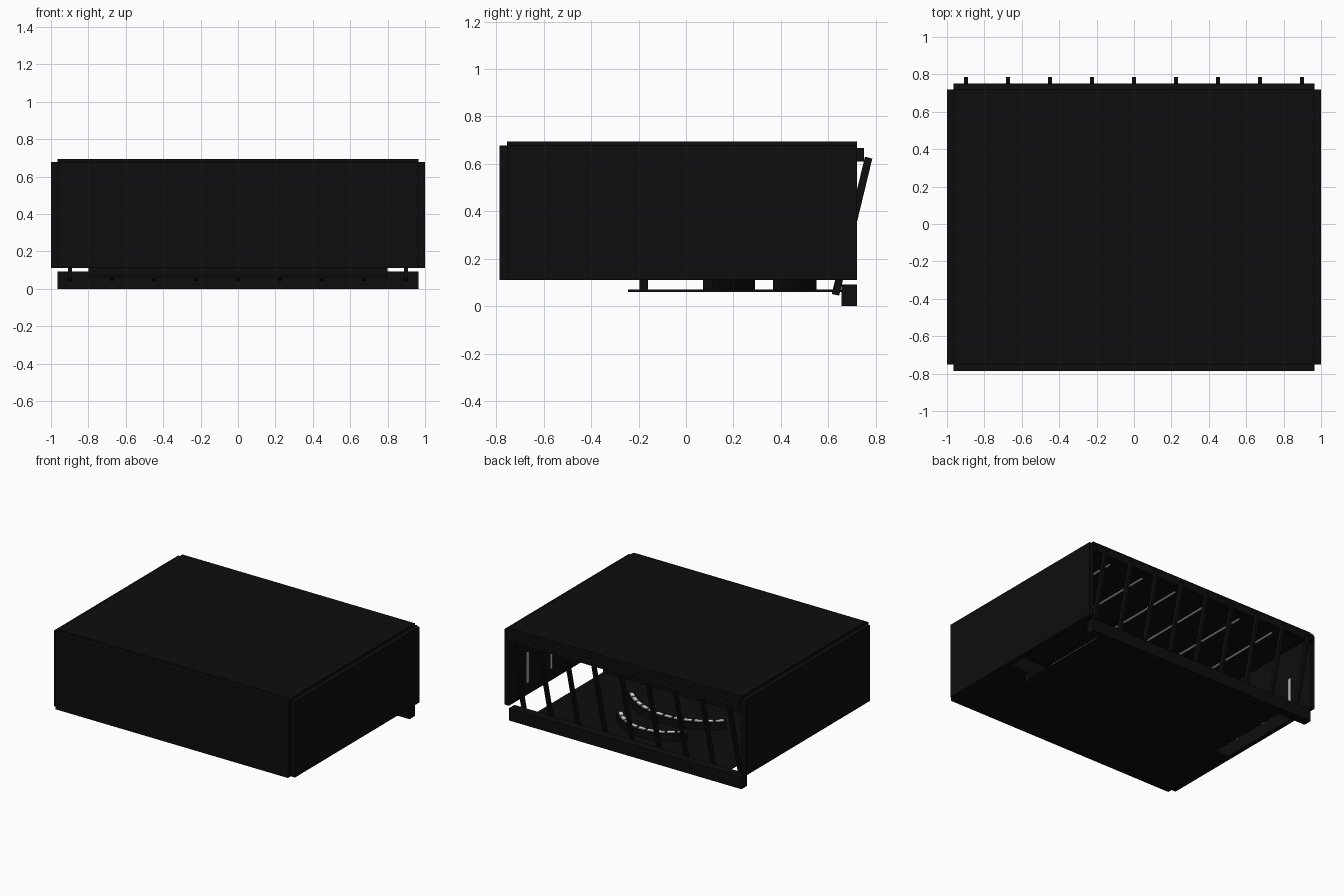
import bpy, bmesh, math
from mathutils import Matrix, Vector

if "Cube" in bpy.data.objects:
    bpy.data.objects.remove(bpy.data.objects["Cube"])


def material(name, rgb):
    m = bpy.data.materials.new(name)
    m.diffuse_color = (*rgb, 1)
    m.use_nodes = True
    m.node_tree.nodes["Principled BSDF"].inputs["Base Color"].default_value = m.diffuse_color
    return m


BLACK = material("near black", (0.004, 0.004, 0.004))
WHITE = material("white light", (0.8, 0.8, 0.8))


def finish(name, bm, mat):
    bmesh.ops.recalc_face_normals(bm, faces=bm.faces)
    mesh = bpy.data.meshes.new(name)
    bm.to_mesh(mesh)
    bm.free()
    mesh.materials.append(mat)
    ob = bpy.data.objects.new(name, mesh)
    bpy.context.collection.objects.link(ob)
    return ob


def add_box(bm, x, y, z, rot=None):
    """Box from (min, max) pairs, optionally rotated about its centre."""
    centre = Vector([(a + b) / 2 for a, b in (x, y, z)])
    size = [b - a for a, b in (x, y, z)]
    mat = Matrix.Translation(centre) @ (rot or Matrix()) @ Matrix.Diagonal((*size, 1))
    bmesh.ops.create_cube(bm, size=1, matrix=mat)


def box(name, x, y, z, mat=BLACK):
    bm = bmesh.new()
    add_box(bm, x, y, z)
    return finish(name, bm, mat)


def add_arc(bm, cy, r0, r1, a0, a1, z0, z1, steps):
    """Solid ring segment around (0, cy); angle 0 points to the windows."""
    rings = []
    for i in range(steps + 1):
        a = a0 + (a1 - a0) * i / steps
        s, c = math.sin(a), math.cos(a)
        rings.append([bm.verts.new((r * s, cy + r * c, z))
                      for r, z in ((r0, z0), (r1, z0), (r1, z1), (r0, z1))])
    for p, q in zip(rings, rings[1:]):
        for k in range(4):
            n = (k + 1) % 4
            bm.faces.new((p[k], p[n], q[n], q[k]))
    bm.faces.new(rings[0])
    bm.faces.new(rings[-1][::-1])


# room shell
box("roof", (-0.965, 0.965), (-0.755, 0.72), (0.66, 0.695))
box("front_wall", (-0.965, 0.965), (-0.787, -0.752), (0.11, 0.678))
for side, sx in (("left", -1), ("right", 1)):
    box(side + "_wall", tuple(sorted((sx * 0.965, sx))), (-0.752, 0.72), (0.11, 0.678))

# floors and the step between them
box("lower_floor", (-0.8, 0.8), (-0.245, 0.66), (0.06, 0.07))
box("raised_floor", (-0.965, 0.965), (-0.752, -0.16), (0.11, 0.125))
box("step_riser", (-0.8, 0.8), (-0.195, -0.16), (0.07, 0.112))

# window wall at the back: sill, header and leaning mullions
box("window_sill", (-0.965, 0.965), (0.655, 0.72), (0, 0.092))
box("window_header", (-0.965, 0.965), (0.715, 0.75), (0.61, 0.667))
low, high = Vector((0, 0.63, 0.048)), Vector((0, 0.77, 0.626))
lean = Matrix.Rotation(-math.atan2(high.y - low.y, high.z - low.z), 4, 'X')
mid, half = (low + high) / 2, (high - low).length / 2
bm = bmesh.new()
for i in range(-4, 5):
    x = i * 0.2245
    add_box(bm, (x - 0.01, x + 0.01), (mid.y - 0.016, mid.y + 0.016),
            (mid.z - half, mid.z + half), lean)
finish("window_mullions", bm, BLACK)

# two curved desks with rows of light panels on top
for name, cy, r0, r1, deg, count in (("rear_desk", -0.27, 0.50, 0.56, 47, 12),
                                     ("window_desk", 0.18, 0.31, 0.37, 53, 9)):
    a = math.radians(deg)
    bm = bmesh.new()
    add_arc(bm, cy, r0, r1, -a, a, 0.07, 0.122, 24)
    finish(name, bm, BLACK)
    bm = bmesh.new()
    step = 2 * a / count
    for i in range(count):
        s = -a + step * i
        add_arc(bm, cy, r0 + 0.018, r1 - 0.014, s + step * 0.12, s + step * 0.88,
                0.122, 0.128, 3)
    finish(name + "_panels", bm, WHITE)

# upright light strips on the side walls
bm = bmesh.new()
for sx in (-1, 1):
    for y in (0.5, 0.22, -0.06, -0.34, -0.62):
        add_box(bm, tuple(sorted((sx * 0.966, sx * 0.959))), (y - 0.01, y + 0.01), (0.2, 0.43))
finish("wall_lights", bm, WHITE)

# long light strips under the roof
bm = bmesh.new()
for x in (-0.72, -0.43, -0.14, 0.14, 0.43, 0.72):
    add_box(bm, (x - 0.006, x + 0.006), (-0.7, 0.6), (0.655, 0.661))
finish("ceiling_lights", bm, WHITE)
